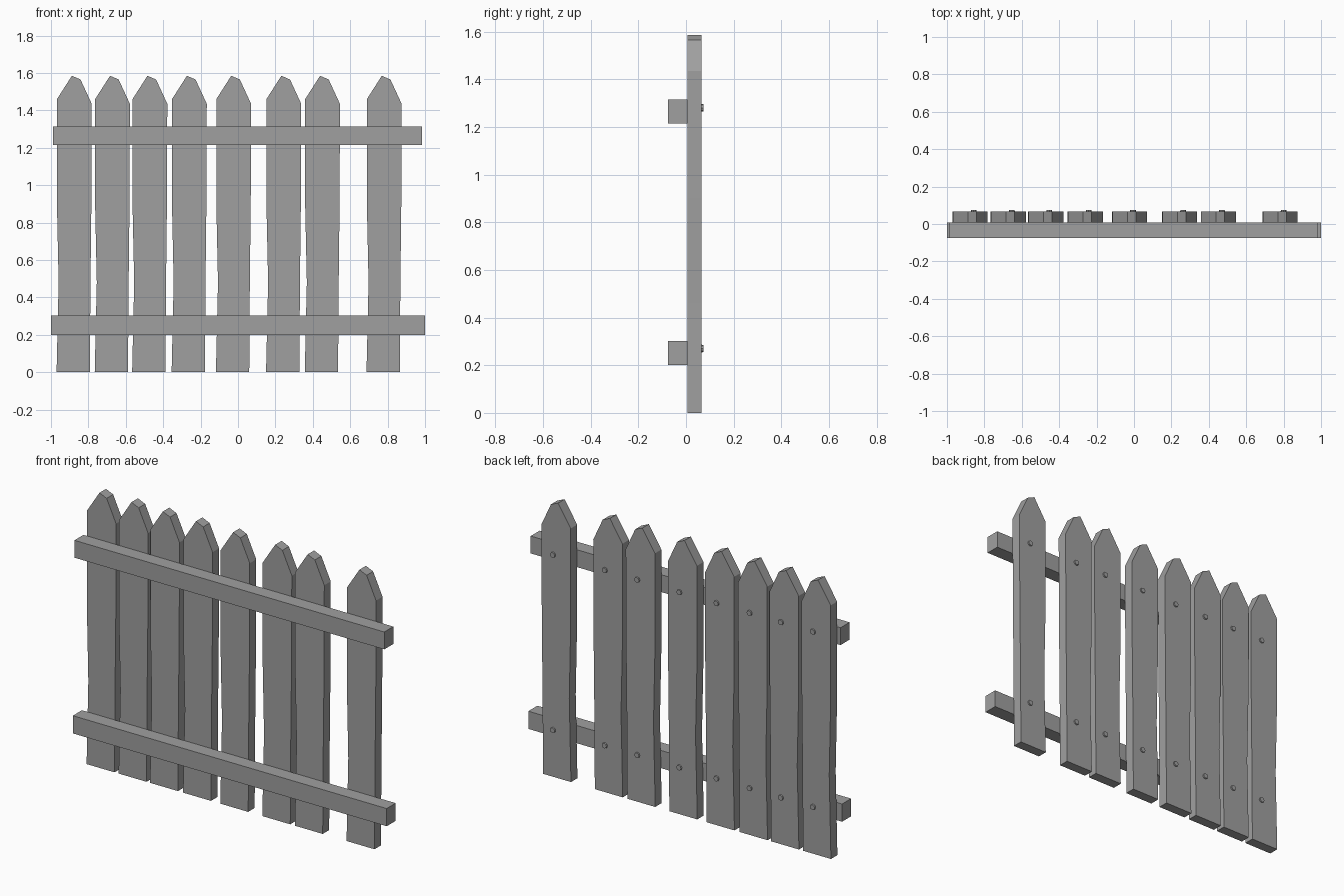
import bpy, bmesh, math
from mathutils import Matrix, Vector

cube = bpy.data.objects.get("Cube")
if cube:
    bpy.data.objects.remove(cube, do_unlink=True)

# One plain grey for the whole fence
grey = bpy.data.materials.new("weathered grey")
grey.use_nodes = True
colour = (0.35, 0.35, 0.35, 1)
grey.diffuse_color = colour
grey.node_tree.nodes["Principled BSDF"].inputs["Base Color"].default_value = colour


def finish(name, bm):
    bmesh.ops.recalc_face_normals(bm, faces=bm.faces)
    mesh = bpy.data.meshes.new(name)
    bm.to_mesh(mesh)
    bm.free()
    mesh.materials.append(grey)
    obj = bpy.data.objects.new(name, mesh)
    bpy.context.collection.objects.link(obj)
    return obj


def rail(name, x0, x1, z0, z1):
    bm = bmesh.new()
    size = Vector((x1 - x0, BOARD_FRONT - RAIL_FRONT, z1 - z0))
    centre = Vector(((x0 + x1) / 2, (BOARD_FRONT + RAIL_FRONT) / 2, (z0 + z1) / 2))
    bmesh.ops.create_cube(bm, size=1, matrix=Matrix.Translation(centre) @ Matrix.Diagonal(size).to_4x4())
    finish(name, bm)


def picket(name, x):
    bm = bmesh.new()
    face = bm.faces.new([bm.verts.new((x + px, BOARD_FRONT, pz)) for px, pz in PROFILE])
    side = bmesh.ops.extrude_face_region(bm, geom=[face])
    moved = [v for v in side["geom"] if isinstance(v, bmesh.types.BMVert)]
    bmesh.ops.translate(bm, verts=moved, vec=(0, BOARD_BACK - BOARD_FRONT, 0))
    finish(name, bm)


def nail(name, x, z):
    bm = bmesh.new()
    place = Matrix.Translation((x, BOARD_BACK, z)) @ Matrix.Rotation(math.radians(-90), 4, "X")
    bmesh.ops.create_cone(bm, cap_ends=True, segments=8, radius1=0.017, radius2=0.015,
                          depth=0.016, matrix=place)
    finish(name, bm)


RAIL_FRONT, BOARD_FRONT, BOARD_BACK = -0.075, 0.007, 0.066

# Slightly crooked board outline with a chipped point
PROFILE = [(0, 0), (0.178, 0), (0.181, 0.46), (0.186, 0.9), (0.188, 1.435),
           (0.128, 1.565), (0.082, 1.585), (0.002, 1.46), (0.002, 0.9), (0.011, 0.48)]

# Cross rails
rail("upper_rail", -0.99, 0.985, 1.215, 1.315)
rail("lower_rail", -1, 1, 0.2, 0.302)

# Unevenly spaced boards, each nailed to both rails from behind
for i, x in enumerate([-0.97, -0.766, -0.566, -0.355, -0.118, 0.15, 0.357, 0.687], 1):
    picket(f"picket_{i}", x)
    nail(f"lower_nail_{i}", x + 0.113, 0.27)
    nail(f"upper_nail_{i}", x + 0.113, 1.28)
